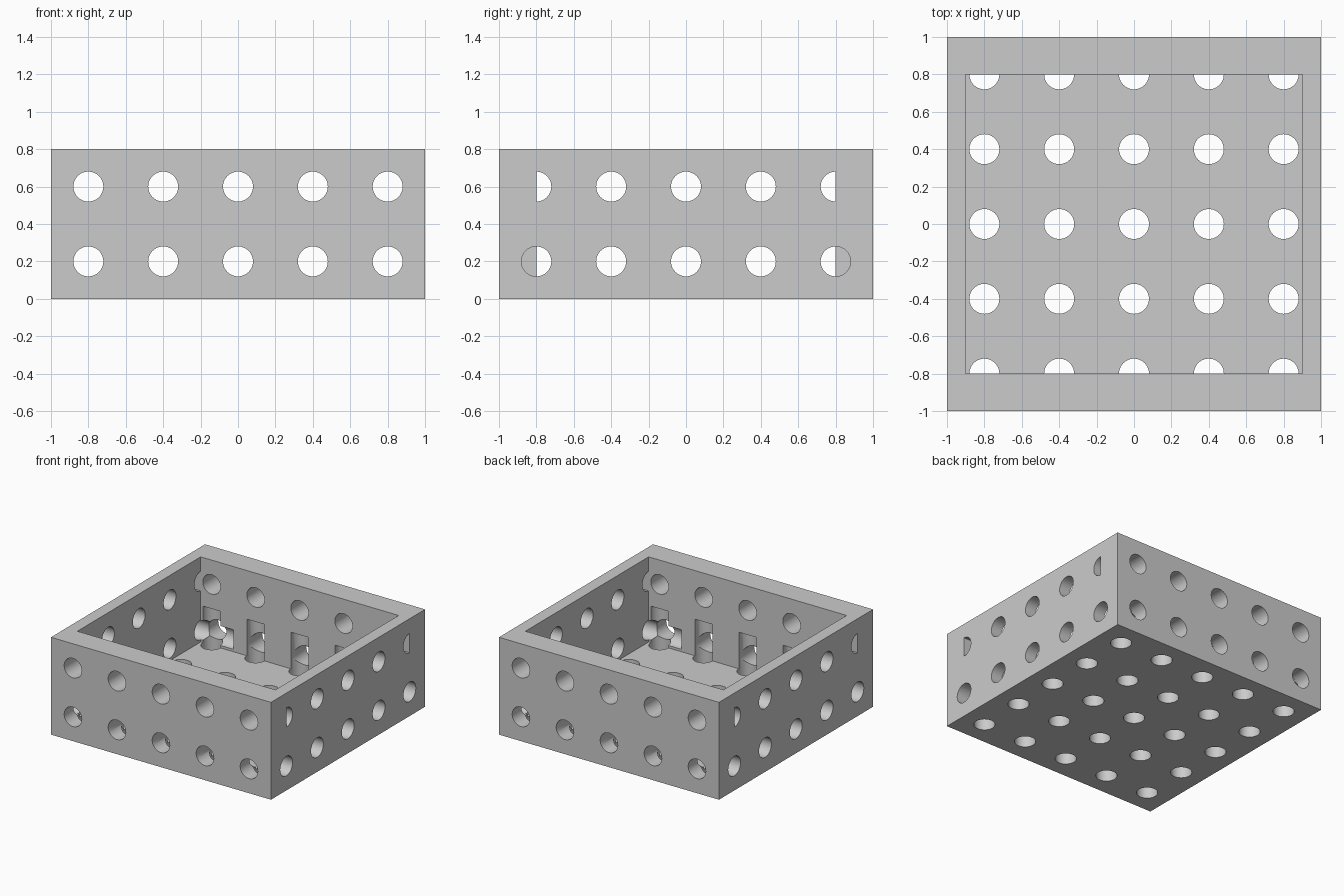
import bpy, bmesh, math
from mathutils import Vector

if "Cube" in bpy.data.objects:
    bpy.data.objects.remove(bpy.data.objects["Cube"])

R, DEPTH, PITCH, SEG = 0.08, 0.4, 0.4, 48
GRID = [i * PITCH for i in range(-2, 3)]
WALL_Y = 0.8  # inner face of the thick front and back walls


def add_box(bm, lo, hi):
    verts = bmesh.ops.create_cube(bm, size=1)["verts"]
    for v in verts:
        v.co = Vector([lo[i] if v.co[i] < 0 else hi[i] for i in range(3)])


def add_drill(bm, axis, a, b, lo, hi, half=0):
    """Round prism along an axis; half = +1 / -1 keeps only that side of a."""
    start = -math.pi / 2 if half > 0 else math.pi / 2
    if half:
        angles = [start + math.pi * i / (SEG // 2) for i in range(SEG // 2 + 1)]
    else:
        angles = [2 * math.pi * i / SEG for i in range(SEG)]
    rings = []
    for h in (lo, hi):
        ring = []
        for t in angles:
            p = [a + R * math.cos(t), b + R * math.sin(t)]
            p.insert(axis, h)
            ring.append(bm.verts.new(p))
        rings.append(ring)
    n = len(angles)
    bm.faces.new(rings[0])
    bm.faces.new(rings[1])
    for i in range(n):
        j = (i + 1) % n
        bm.faces.new((rings[0][i], rings[0][j], rings[1][j], rings[1][i]))


def make_object(name, bm):
    bmesh.ops.recalc_face_normals(bm, faces=bm.faces)
    mesh = bpy.data.meshes.new(name)
    bm.to_mesh(mesh)
    bm.free()
    ob = bpy.data.objects.new(name, mesh)
    bpy.context.collection.objects.link(ob)
    return ob


def cut(target, bm, name):
    cutter = make_object(name, bm)
    cutter.hide_render = True
    mod = target.modifiers.new(name, "BOOLEAN")
    mod.operation = "DIFFERENCE"
    mod.solver = "EXACT"
    mod.object = cutter
    bpy.context.view_layer.objects.active = target
    bpy.ops.object.modifier_apply(modifier=name)
    bpy.data.objects.remove(cutter)


# Outer block
bm = bmesh.new()
add_box(bm, (-1, -1, 0), (1, 1, 0.8))
tray = make_object("open_tray", bm)

# Inner cavity, open at the top
bm = bmesh.new()
add_box(bm, (-0.9, -WALL_Y, 0.1), (0.9, WALL_Y, 1))
cut(tray, bm, "cavity")

# Holes through the floor, running up into the thick walls
bm = bmesh.new()
for x in GRID:
    for y in GRID:
        add_drill(bm, 2, x, y, -0.1, DEPTH)
cut(tray, bm, "floor_holes")

# Holes through the front and back walls
bm = bmesh.new()
for x in GRID:
    for z in (0.2, 0.6):
        for s in (-1, 1):
            add_drill(bm, 1, x, z, *sorted((s * 1.1, s * (1 - DEPTH))))
cut(tray, bm, "front_back_holes")

# Holes through the side walls; the upper corner ones are half round
bm = bmesh.new()
for y in GRID:
    for z in (0.2, 0.6):
        corner = z > 0.4 and abs(y) > 0.7
        half = (-1 if y > 0 else 1) if corner else 0
        yc = y - 0.0002 * half if corner else y
        for s in (-1, 1):
            inner = 0.85 if corner else 1 - DEPTH
            add_drill(bm, 0, yc, z, *sorted((s * 1.1, s * inner)), half)
cut(tray, bm, "side_holes")

# Plain grey finish
grey = bpy.data.materials.new("light_grey")
grey.diffuse_color = (0.6, 0.6, 0.6, 1)
grey.use_nodes = True
grey.node_tree.nodes["Principled BSDF"].inputs["Base Color"].default_value = grey.diffuse_color
tray.data.materials.clear()
tray.data.materials.append(grey)
for p in tray.data.polygons:
    p.material_index = 0

tray.select_set(True)
bpy.context.view_layer.objects.active = tray
bpy.ops.object.shade_smooth_by_angle(angle=math.radians(30))
